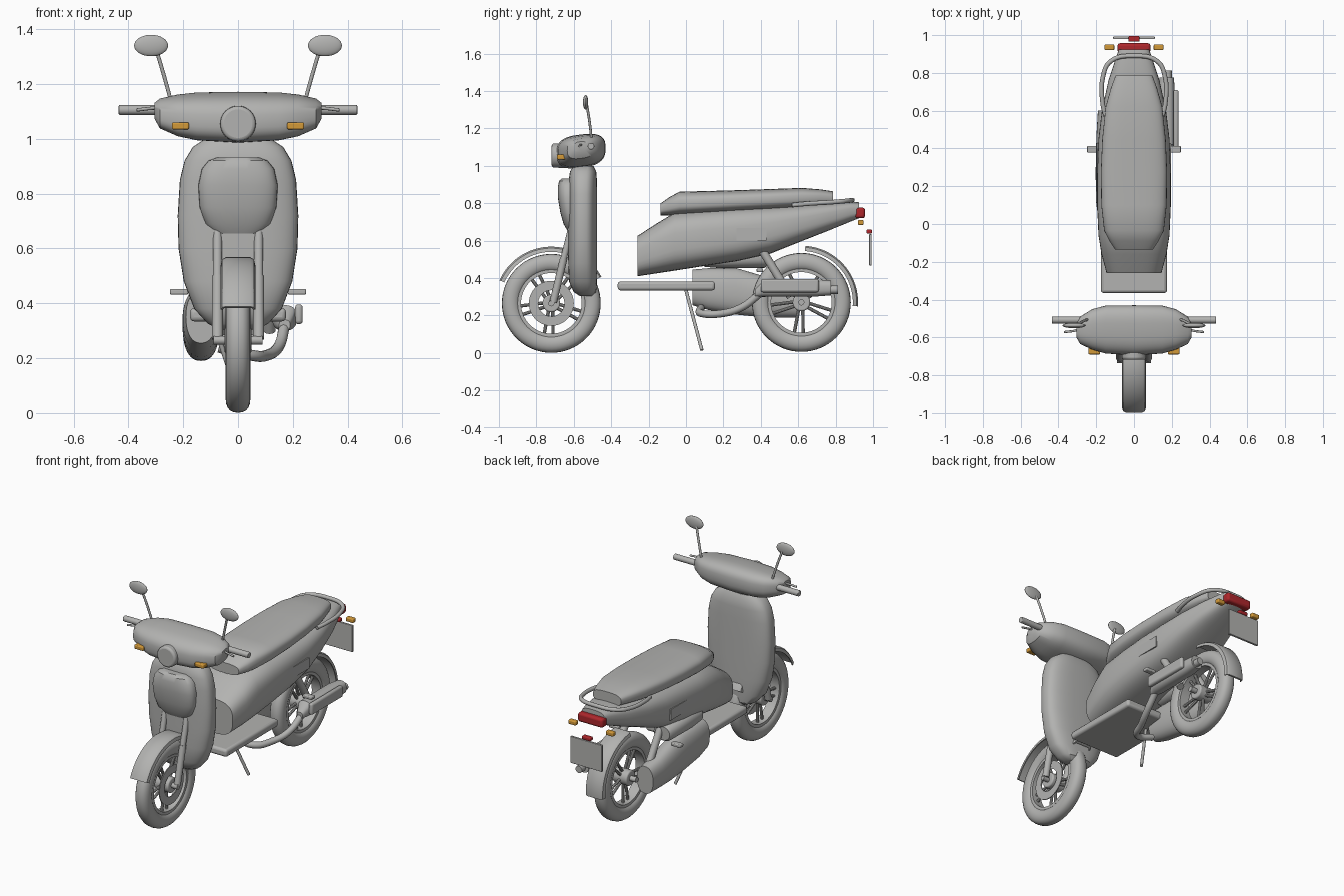
import bpy, bmesh, math
from mathutils import Vector, Matrix


def material(name, rgb):
    m = bpy.data.materials.new(name)
    m.diffuse_color = (*rgb, 1)
    return m


GREY = material("grey", (0.45, 0.45, 0.44))
RED = material("red", (0.42, 0.02, 0.025))
AMBER = material("amber", (0.65, 0.32, 0.04))


def finish(name, bm, mat=GREY, bevel=0, angle=35):
    bmesh.ops.recalc_face_normals(bm, faces=bm.faces)
    me = bpy.data.meshes.new(name)
    bm.to_mesh(me)
    bm.free()
    ob = bpy.data.objects.new(name, me)
    bpy.context.collection.objects.link(ob)
    me.materials.append(mat)
    if bevel:
        b = ob.modifiers.new("bevel", "BEVEL")
        b.width, b.segments = bevel, 3
    bpy.ops.object.select_all(action='DESELECT')
    ob.select_set(True)
    bpy.context.view_layer.objects.active = ob
    bpy.ops.object.shade_smooth_by_angle(angle=math.radians(angle))
    return ob


def box(name, lo, hi, mat=GREY, bevel=0.006):
    lo, hi = Vector(lo), Vector(hi)
    bm = bmesh.new()
    bmesh.ops.create_cube(bm, size=1, matrix=Matrix.Translation((lo + hi) / 2) @ Matrix.Diagonal((*(hi - lo), 1)))
    return finish(name, bm, mat, bevel)


def rod(name, p, q, r, r2=None, bevel=0, n=24):
    p, q = Vector(p), Vector(q)
    rot = (q - p).to_track_quat('Z', 'Y').to_matrix().to_4x4()
    bm = bmesh.new()
    bmesh.ops.create_cone(bm, cap_ends=True, segments=n, radius1=r, radius2=r if r2 is None else r2,
                          depth=(q - p).length, matrix=Matrix.Translation((p + q) / 2) @ rot)
    return finish(name, bm, GREY, bevel)


def loft(name, axis, rows, e=2.8, n=40):
    """rows: (position, a_min, a_max, b_min, b_max) - superellipse sections along an axis."""
    bm = bmesh.new()
    rings = []
    for t, a0, a1, b0, b1 in rows:
        ring = []
        for i in range(n):
            c, s = math.cos(2 * math.pi * i / n), math.sin(2 * math.pi * i / n)
            a = (a0 + a1) / 2 + (a1 - a0) / 2 * math.copysign(abs(c) ** (2 / e), c)
            b = (b0 + b1) / 2 + (b1 - b0) / 2 * math.copysign(abs(s) ** (2 / e), s)
            ring.append(bm.verts.new({'x': (t, a, b), 'y': (a, t, b), 'z': (a, b, t)}[axis]))
        rings.append(ring)
    for r, s in zip(rings, rings[1:]):
        for i in range(n):
            bm.faces.new((r[i], r[(i + 1) % n], s[(i + 1) % n], s[i]))
    bm.faces.new(rings[0])
    bm.faces.new(rings[-1])
    return finish(name, bm)


def tube(name, pts, r):
    cu = bpy.data.curves.new(name, 'CURVE')
    cu.dimensions, cu.bevel_depth, cu.bevel_resolution, cu.use_fill_caps = '3D', r, 4, True
    sp = cu.splines.new('BEZIER')
    sp.bezier_points.add(len(pts) - 1)
    for b, p in zip(sp.bezier_points, pts):
        b.co = p
        b.handle_left_type = b.handle_right_type = 'AUTO'
    cu.materials.append(GREY)
    ob = bpy.data.objects.new(name, cu)
    bpy.context.collection.objects.link(ob)
    bpy.ops.object.select_all(action='DESELECT')
    ob.select_set(True)
    bpy.context.view_layer.objects.active = ob
    bpy.ops.object.convert(target='MESH')


def revolve(name, cy, cz, profile, a0=0, a1=360, n=64):
    """Sweeps a closed (x, radius) profile round a wheel axle."""
    bm = bmesh.new()
    full = a1 - a0 == 360
    rings = []
    for i in range(n if full else n + 1):
        a = math.radians(a0 + (a1 - a0) * i / n)
        rings.append([bm.verts.new((x, cy + r * math.cos(a), cz + r * math.sin(a))) for x, r in profile])
    k = len(profile)
    for r, s in zip(rings, rings[1:] + rings[:1] if full else rings[1:]):
        for j in range(k):
            bm.faces.new((r[j], r[(j + 1) % k], s[(j + 1) % k], s[j]))
    if not full:
        bm.faces.new(rings[0])
        bm.faces.new(rings[-1])
    finish(name, bm)


# wheels
def wheel(tag, cy, cz):
    tire = []
    for i in range(20):
        c, s = math.cos(i * math.pi / 10), math.sin(i * math.pi / 10)
        tire.append((0.045 * math.copysign(abs(c) ** 0.8, c), 0.216 + 0.048 * s))
    revolve(tag + "_tire", cy, cz, tire)
    revolve(tag + "_rim", cy, cz, [(-0.032, 0.162), (0.032, 0.162), (0.032, 0.18), (-0.032, 0.18)])
    rod(tag + "_hub", (-0.05, cy, cz), (0.05, cy, cz), 0.047, bevel=0.008)
    rod(tag + "_axle", (-0.09, cy, cz), (0.09, cy, cz), 0.016)
    for k in range(5):
        for d in (-9, 9):
            a, b = math.radians(-95 + 72 * k + d * 2), math.radians(-95 + 72 * k + d * 0.9)
            rod(tag + "_spoke", (0, cy + 0.035 * math.cos(a), cz + 0.035 * math.sin(a)),
                (0, cy + 0.17 * math.cos(b), cz + 0.17 * math.sin(b)), 0.009, n=10)


wheel("front_wheel", -0.72, 0.265)
wheel("rear_wheel", 0.617, 0.27)
revolve("brake_disc", -0.72, 0.265, [(0.036, 0.07), (0.042, 0.07), (0.042, 0.12), (0.036, 0.12)])

# fenders
def fender(name, cy, cz, a0, a1):
    revolve(name, cy, cz, [(-0.063, 0.275), (-0.058, 0.295), (-0.045, 0.303), (0.045, 0.303), (0.058, 0.295),
                           (0.063, 0.275), (0.056, 0.275), (0.05, 0.289), (-0.05, 0.289), (-0.056, 0.275)], a0, a1, 32)


fender("front_fender", -0.72, 0.265, 28, 156)
fender("rear_fender", 0.617, 0.27, -4, 86)

# front shield and its raised panel
loft("leg_shield", 'z', [(z, -w, w, f, b) for z, w, f, b in (
    (0.305, 0.07, -0.57, -0.50), (0.325, 0.11, -0.60, -0.48), (0.38, 0.16, -0.625, -0.476), (0.48, 0.198, -0.63, -0.475),
    (0.6, 0.217, -0.63, -0.475), (0.72, 0.22, -0.63, -0.475), (0.85, 0.212, -0.63, -0.475), (0.92, 0.195, -0.628, -0.476),
    (0.97, 0.165, -0.62, -0.48), (1.0, 0.12, -0.60, -0.495))])
loft("front_panel", 'z', [(z, -w, w, f, -0.56) for z, w, f in (
    (0.655, 0.085, -0.635), (0.69, 0.12, -0.655), (0.75, 0.14, -0.672), (0.83, 0.145, -0.685), (0.89, 0.132, -0.685),
    (0.92, 0.108, -0.678), (0.932, 0.075, -0.665))])

# handlebar cover
half = [(0.305, -0.6, -0.53, 1.075, 1.13), (0.285, -0.635, -0.49, 1.04, 1.145), (0.22, -0.665, -0.45, 1.012, 1.158),
        (0.15, -0.685, -0.432, 0.998, 1.165)]
cover = loft("handlebar_cover", 'x', [(-r[0], *r[1:]) for r in half] + [(0, -0.695, -0.43, 0.99, 1.168)] + half[::-1])
for v in cover.data.vertices:
    v.co.z += 0.12 * (v.co.y + 0.56)
rod("headlight", (0, -0.6, 1.055), (0, -0.718, 1.055), 0.068, 0.064, bevel=0.012, n=40)

# paired front parts
for s in (-1, 1):
    rod("fork_leg", (s * 0.075, -0.605, 0.7), (s * 0.075, -0.69, 0.36), 0.017)
    rod("fork_lower", (s * 0.075, -0.655, 0.5), (s * 0.075, -0.71, 0.27), 0.02)
    rod("grip", (s * 0.27, -0.508, 1.105), (s * 0.435, -0.508, 1.105), 0.018, bevel=0.004)
    tube("brake_lever", [(s * 0.25, -0.53, 1.11), (s * 0.3, -0.56, 1.112), (s * 0.37, -0.572, 1.105)], 0.006)
    tube("mirror_stalk", [(s * 0.245, -0.505, 1.14), (s * 0.27, -0.515, 1.23), (s * 0.298, -0.53, 1.325)], 0.007)
    bm = bmesh.new()
    bmesh.ops.create_uvsphere(bm, u_segments=32, v_segments=16, radius=1,
                              matrix=Matrix.Translation((s * 0.317, -0.537, 1.34)) @ Matrix.Diagonal((0.062, 0.014, 0.039, 1)))
    finish("mirror", bm)
    box("front_indicator", (s * 0.21 - 0.031, -0.69, 1.034), (s * 0.21 + 0.031, -0.63, 1.06), AMBER)
    box("rear_indicator", (s * 0.13 - 0.026, 0.92, 0.684), (s * 0.13 + 0.026, 0.95, 0.71), AMBER)
    box("passenger_peg", (s * 0.215 - 0.033, 0.378, 0.432), (s * 0.215 + 0.033, 0.413, 0.452), bevel=0.005)
    rod("shock", (s * 0.115, 0.4, 0.56), (s * 0.115, 0.56, 0.3), 0.022)
    box("side_hatch", (s * 0.191 - 0.004, 0.27, 0.6), (s * 0.191 + 0.004, 0.43, 0.668), bevel=0)

# floor board
box("floor_board", (-0.175, -0.365, 0.334), (0.175, 0.155, 0.382), bevel=0.015)

# main body, seat and grab rail
loft("body", 'y', [(y, -w, w, a, b) for y, w, a, b in (
    (-0.26, 0.145, 0.41, 0.625), (-0.16, 0.172, 0.425, 0.69), (-0.06, 0.188, 0.44, 0.75), (0.1, 0.195, 0.465, 0.765),
    (0.27, 0.195, 0.49, 0.778), (0.45, 0.188, 0.53, 0.785), (0.6, 0.17, 0.59, 0.793), (0.76, 0.135, 0.653, 0.802),
    (0.88, 0.095, 0.702, 0.81), (0.925, 0.08, 0.72, 0.805))], e=3)
loft("seat", 'y', [(y, -w, w, a, b) for y, w, a, b in (
    (-0.135, 0.1, 0.735, 0.80), (-0.09, 0.13, 0.735, 0.832), (-0.035, 0.158, 0.738, 0.862), (0.1, 0.173, 0.745, 0.865),
    (0.28, 0.175, 0.755, 0.87), (0.45, 0.168, 0.765, 0.876), (0.62, 0.15, 0.775, 0.882), (0.72, 0.122, 0.785, 0.874),
    (0.785, 0.098, 0.79, 0.864))], e=3)
rail = [(0.15, 0.57, 0.79), (0.166, 0.64, 0.797), (0.164, 0.78, 0.806), (0.125, 0.86, 0.813)]
tube("grab_rail", rail + [(0, 0.89, 0.817)] + [(-x, y, z) for x, y, z in rail[::-1]], 0.012)

# tail lights and number plate
box("tail_light", (-0.087, 0.905, 0.72), (0.087, 0.957, 0.777), RED, 0.014)
box("plate_light", (-0.03, 0.965, 0.638), (0.03, 0.995, 0.66), RED)
box("number_plate", (-0.11, 0.979, 0.468), (0.11, 0.993, 0.635), bevel=0.003)

# engine case and air box on the left
loft("engine_case", 'y', [(y, -0.135 - w, -0.135 + w, a, b) for y, w, a, b in (
    (0.035, 0.055, 0.255, 0.445), (0.12, 0.066, 0.23, 0.453), (0.27, 0.068, 0.205, 0.453), (0.4, 0.066, 0.192, 0.415),
    (0.5, 0.062, 0.19, 0.38), (0.6, 0.056, 0.19, 0.36))], e=2.3)
loft("air_box", 'y', [(0.1, -0.19, -0.08, 0.46, 0.55), (0.2, -0.2, -0.07, 0.452, 0.56), (0.42, -0.2, -0.07, 0.455, 0.56),
                      (0.435, -0.19, -0.08, 0.465, 0.55)], e=2.3)

# exhaust on the right
tube("exhaust_pipe", [(-0.07, 0.08, 0.24), (0.04, 0.08, 0.212), (0.11, 0.2, 0.212), (0.15, 0.3, 0.245), (0.17, 0.4, 0.32)], 0.02)
loft("muffler", 'y', [(0.37, 0.15, 0.19, 0.3, 0.34), (0.42, 0.125, 0.215, 0.3, 0.393), (0.7, 0.125, 0.215, 0.302, 0.393),
                      (0.775, 0.135, 0.212, 0.308, 0.388)], e=2.5)
rod("exhaust_tip", (0.178, 0.75, 0.338), (0.178, 0.812, 0.338), 0.022)
box("heat_shield", (0.208, 0.4, 0.324), (0.236, 0.71, 0.396), bevel=0.012)

# side stand
rod("side_stand", (-0.09, 0.0, 0.335), (0.015, 0.085, 0.015), 0.009)
